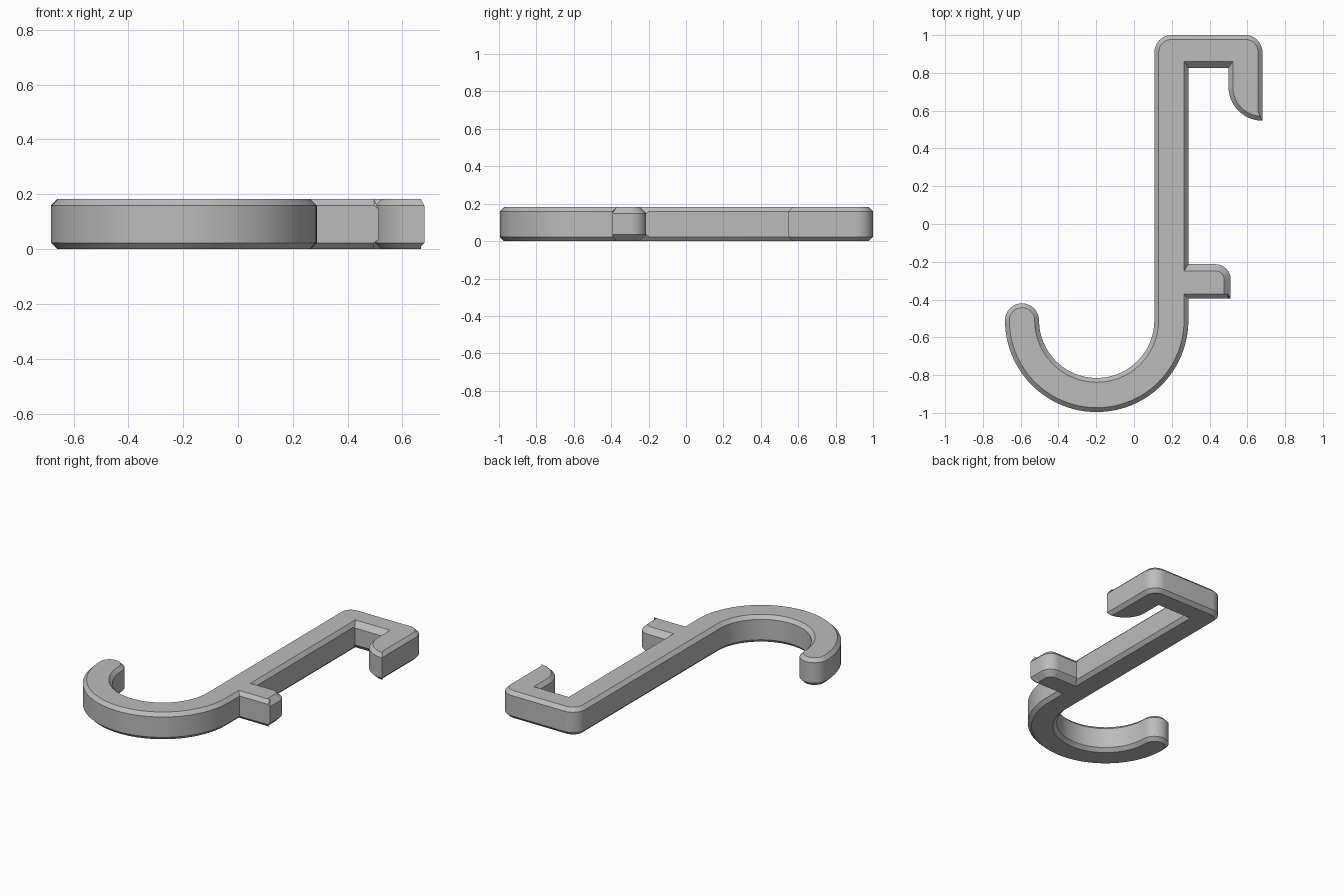
import bpy, bmesh
from math import cos, sin, radians
from mathutils import Vector

if "Cube" in bpy.data.objects:
    bpy.data.objects.remove(bpy.data.objects["Cube"])

HEIGHT = 0.182
FINE, WIDE = 0.023, 0.035      # chamfer widths
NEAR = 0.015                   # length over which chamfers blend at corners

outline = []                   # (point, chamfer of the edge that follows it)


def line(chamfer, *points):
    outline.extend((Vector(p), chamfer) for p in points)


def arc(cx, cy, r, start, end, steps, chamfer, last=None):
    for i in range(steps + 1):
        a = radians(start + (end - start) * i / steps)
        c = last if last and i == steps else chamfer
        outline.append((Vector((cx + r * cos(a), cy + r * sin(a))), c))


# Outer bowl of the hook, then the small side tab
arc(-0.1975, -0.51, 0.4855, 180, 360, 48, FINE)
line(FINE, (0.288, -0.394), (0.512 - NEAR, -0.394))
line(WIDE, (0.512, -0.394))
arc(0.432, -0.293, 0.08, 0, 90, 12, WIDE)

# Shank edge, mouth of the clip and its curved lip
line(FINE, (0.288, -0.213), (0.288, -0.213 + NEAR), (0.288, 0.825 - NEAR))
line(WIDE, (0.288, 0.825))
line(FINE, (0.5, 0.825), (0.5, 0.825 - NEAR))
arc(0.68, 0.727, 0.18, 180, 270, 20, FINE)

# Rounded top corners, inner bowl and round tip
arc(0.59, 0.91, 0.09, 0, 90, 12, FINE)
arc(0.198, 0.91, 0.09, 90, 180, 12, FINE)
arc(-0.1975, -0.51, 0.305, 360, 180, 48, FINE)
arc(-0.593, -0.51, 0.09, 0, 180, 24, FINE)

# Remove coincident neighbours
outline = [o for i, o in enumerate(outline)
           if (o[0] - outline[(i + 1) % len(outline)][0]).length > 0.002]


def inset_point(i):
    """Inset position and chamfer depth at an outline corner."""
    before, c1 = outline[i - 1]
    here, c2 = outline[i]
    after = outline[(i + 1) % len(outline)][0]
    d1, d2 = (here - before).normalized(), (after - here).normalized()
    n1, n2 = Vector((-d1.y, d1.x)), Vector((-d2.y, d2.x))
    cross = n1.x * n2.y - n1.y * n2.x
    if abs(cross) < 0.01:
        move = n1 * max(c1, c2)
    else:
        move = Vector((c1 * n2.y - c2 * n1.y, c2 * n1.x - c1 * n2.x)) / cross
    return here + move, max(c1, c2)


# Four stacked rings: bottom, lower side, upper side, top
bm = bmesh.new()
rings = [[], [], [], []]
for i, (p, _) in enumerate(outline):
    q, depth = inset_point(i)
    levels = ((q, 0), (p, depth), (p, HEIGHT - depth), (q, HEIGHT))
    for ring, (point, z) in zip(rings, levels):
        ring.append(bm.verts.new((point.x, point.y, z)))

bm.faces.new(reversed(rings[0]))
bm.faces.new(rings[3])
for low, high in zip(rings, rings[1:]):
    for i in range(len(low)):
        j = (i + 1) % len(low)
        bm.faces.new((low[i], low[j], high[j], high[i]))
bmesh.ops.recalc_face_normals(bm, faces=bm.faces)

mesh = bpy.data.meshes.new("hanging_hook")
bm.to_mesh(mesh)
bm.free()
hook = bpy.data.objects.new("hanging_hook", mesh)
bpy.context.collection.objects.link(hook)

# Plain grey material
grey = bpy.data.materials.new("plain_grey")
grey.use_nodes = True
colour = (0.5, 0.5, 0.5, 1)
grey.diffuse_color = colour
grey.node_tree.nodes["Principled BSDF"].inputs["Base Color"].default_value = colour
mesh.materials.append(grey)

bpy.ops.object.select_all(action="DESELECT")
hook.select_set(True)
bpy.context.view_layer.objects.active = hook
bpy.ops.object.shade_smooth_by_angle(angle=radians(20))
